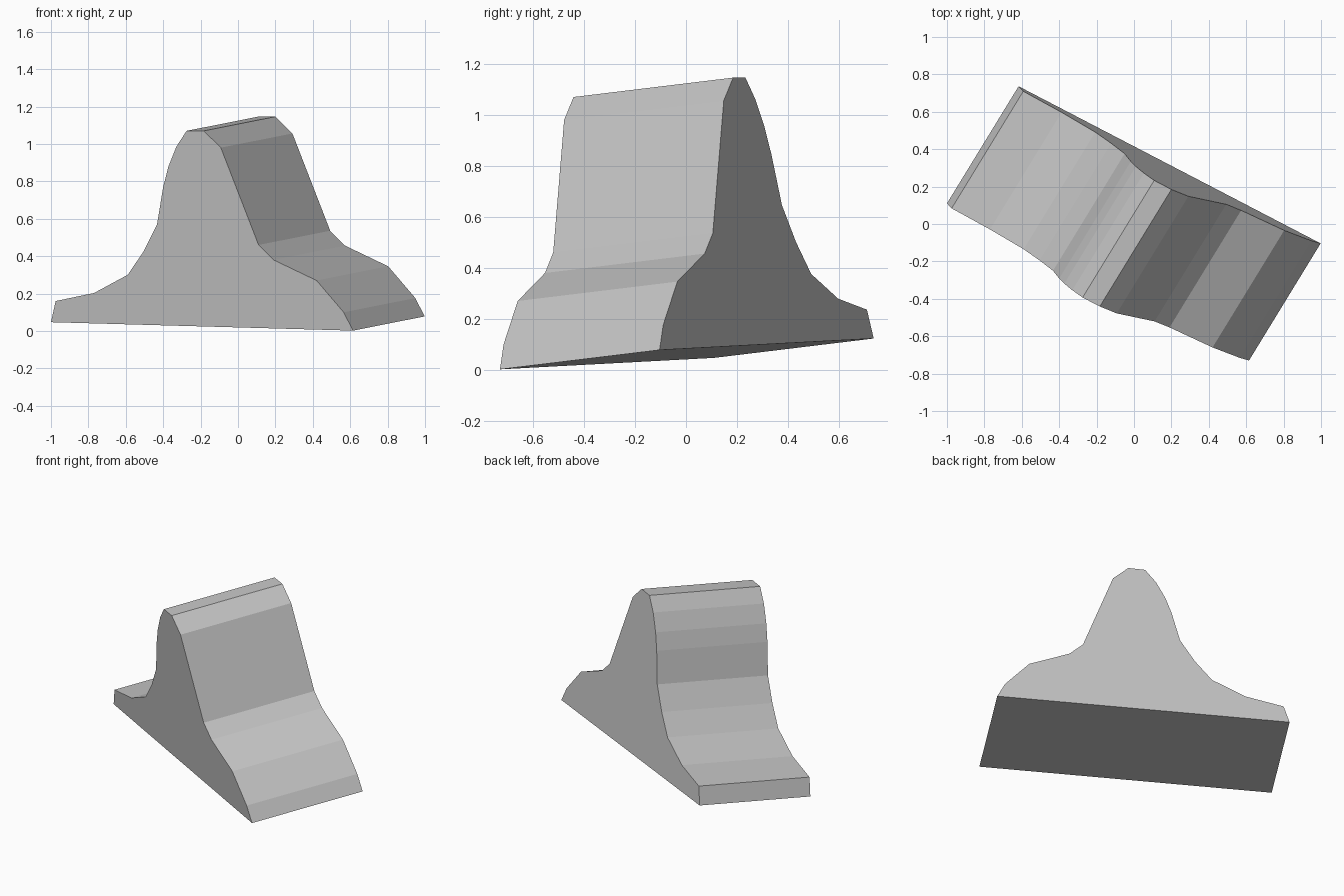
import bpy
import bmesh
from mathutils import Vector

cube = bpy.data.objects.get("Cube")
if cube:
    bpy.data.objects.remove(cube, do_unlink=True)

# Plain grey material
grey = bpy.data.materials.new("plain grey")
grey.use_nodes = True
color = (0.55, 0.55, 0.55, 1)
grey.diffuse_color = color
grey.node_tree.nodes["Principled BSDF"].inputs["Base Color"].default_value = color

# Ridge outline as seen from the front (x, z)
OUTLINE = [
    (-1.0, 0.047), (-0.975, 0.16), (-0.77, 0.203), (-0.59, 0.30),
    (-0.505, 0.425), (-0.433, 0.57), (-0.40, 0.77), (-0.373, 0.877),
    (-0.33, 0.985), (-0.275, 1.07), (-0.183, 1.07), (-0.092, 0.98),
    (0.11, 0.46), (0.19, 0.38), (0.42, 0.27), (0.565, 0.10), (0.615, 0.002),
]
DEPTH = Vector((0.383, 0.626, 0.076))


def on_front_plane(x, z):
    """Place an outline point on the slanted end plane."""
    return Vector((x, -0.4075 - 0.5235 * x - 0.121 * z, z))


# Solid ridge: end face swept along the depth direction
bm = bmesh.new()
face = bm.faces.new([bm.verts.new(on_front_plane(x, z)) for x, z in OUTLINE])
swept = bmesh.ops.extrude_face_region(bm, geom=[face], use_keep_orig=True)
far_verts = [g for g in swept["geom"] if isinstance(g, bmesh.types.BMVert)]
bmesh.ops.translate(bm, verts=far_verts, vec=DEPTH)
bmesh.ops.recalc_face_normals(bm, faces=bm.faces)

mesh = bpy.data.meshes.new("ridge_block")
bm.to_mesh(mesh)
bm.free()
mesh.materials.append(grey)
ridge = bpy.data.objects.new("ridge_block", mesh)
bpy.context.collection.objects.link(ridge)
